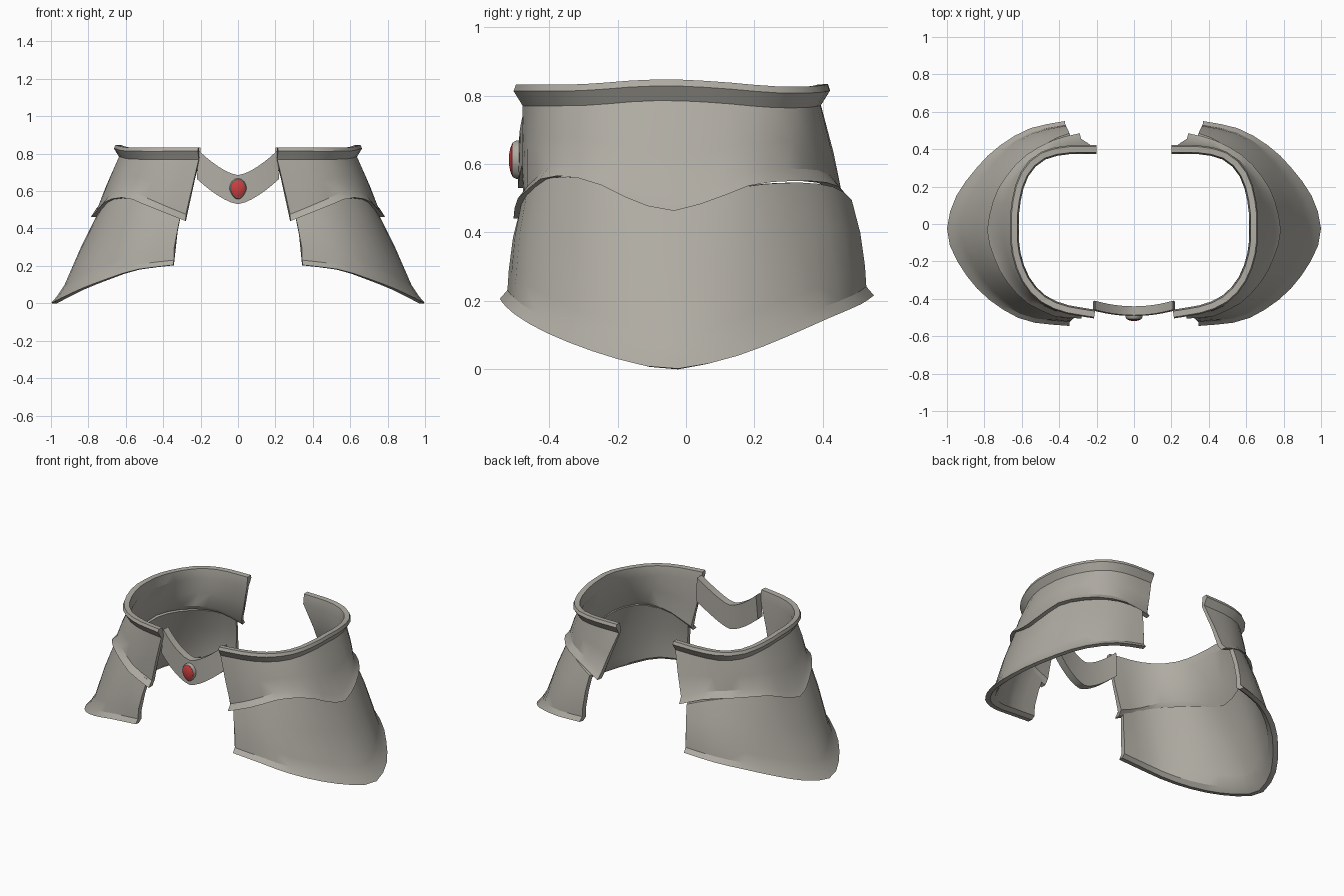
import bpy, bmesh, math
from mathutils import Vector

if "Cube" in bpy.data.objects:
    bpy.data.objects.remove(bpy.data.objects["Cube"])


def material(name, rgb):
    m = bpy.data.materials.new(name)
    m.diffuse_color = (*rgb, 1)
    m.use_nodes = True
    m.node_tree.nodes["Principled BSDF"].inputs["Base Color"].default_value = m.diffuse_color
    return m


STEEL = material("warm grey steel", (0.43, 0.41, 0.365))
RED = material("red gem", (0.60, 0.05, 0.05))
N = 20  # segments along each plate


def finish(name, bm, mat, angle=30, mirror=False):
    bmesh.ops.recalc_face_normals(bm, faces=bm.faces)
    me = bpy.data.meshes.new(name)
    bm.to_mesh(me)
    bm.free()
    me.materials.append(mat)
    ob = bpy.data.objects.new(name, me)
    bpy.context.collection.objects.link(ob)
    bpy.ops.object.select_all(action='DESELECT')
    ob.select_set(True)
    bpy.context.view_layer.objects.active = ob
    bpy.ops.object.shade_smooth_by_angle(angle=math.radians(angle))
    if mirror:
        ob.modifiers.new("mirror", 'MIRROR')
    return ob


def spline(pts):
    """Catmull-Rom path through the points, N+1 evenly spaced samples."""
    p = [Vector(q) for q in pts]
    p = [2 * p[0] - p[1]] + p + [2 * p[-1] - p[-2]]
    fine = []
    for i in range(1, len(p) - 2):
        a, b, c, d = p[i - 1:i + 3]
        for k in range(20):
            t = k / 20
            fine.append(0.5 * (2 * b + (c - a) * t + (2 * a - 5 * b + 4 * c - d) * t * t
                               + (3 * b - a - 3 * c + d) * t ** 3))
    fine.append(p[-2])
    length = [0]
    for a, b in zip(fine, fine[1:]):
        length.append(length[-1] + (b - a).length)
    out, j = [], 0
    for i in range(N + 1):
        s = length[-1] * i / N
        while j < len(fine) - 2 and length[j + 1] < s:
            j += 1
        out.append(fine[j].lerp(fine[j + 1], (s - length[j]) / (length[j + 1] - length[j])))
    return out


def offset(path, out, dz=0, ends=1.0):
    """Shift a path outward and up; 'ends' scales the shift at its ends."""
    res, n = [], len(path) - 1
    for i, p in enumerate(path):
        d = path[min(i + 1, n)] - path[max(i - 1, 0)]
        nrm = Vector((d.y, -d.x, 0)).normalized()
        w = ends + (1 - ends) * math.sin(math.pi * i / n) ** 2
        res.append(p + (nrm * out + Vector((0, 0, dz))) * w)
    return res


def mix(a, b, t):
    return [p.lerp(q, t) for p, q in zip(a, b)]


def loft(rows):
    """Closed cross-section swept along the rows, capped at both ends."""
    bm = bmesh.new()
    v = [[bm.verts.new(p) for p in r] for r in rows]
    for j in range(len(v)):
        a, b = v[j], v[(j + 1) % len(v)]
        for i in range(len(a) - 1):
            bm.faces.new((a[i], a[i + 1], b[i + 1], b[i]))
    for e in (0, -1):
        bm.faces.new([r[e] for r in v])
    return bm


# upper waist plates with flared top rim and wavy lower lip
neck = spline([(.21, -.478, .77), (.38, -.447, .77), (.50, -.387, .77), (.585, -.28, .772),
               (.63, -.14, .783), (.635, -.03, .785), (.63, .1, .778), (.59, .25, .765),
               (.505, .35, .765), (.38, .39, .77), (.20, .395, .772)])
lip = spline([(.28, -.505, .44), (.42, -.495, .495), (.52, -.45, .535), (.60, -.40, .565), (.70, -.28, .55),
              (.755, -.16, .495), (.785, -.045, .462), (.765, .08, .495), (.72, .2, .54),
              (.60, .35, .55), (.44, .445, .535), (.29, .485, .48)])
lip_top = offset(lip, -.03, .036)
bulge = offset(mix(neck, lip_top, .55), .004)
waist = [offset(neck, -.012, .06), offset(neck, .02, .062), offset(neck, .027, .043), neck,
         bulge, lip_top, lip, offset(lip, -.035, .0), offset(lip_top, -.028, -.005),
         offset(bulge, -.024), offset(neck, -.02)]
finish("upper_waist_plate", loft(waist), STEEL, mirror=True)

# lower hip plates flaring outward to a pointed side
top = spline([(.305, -.482, .48), (.43, -.468, .52), (.57, -.395, .56), (.685, -.26, .55),
              (.745, -.045, .49), (.70, .18, .535), (.58, .34, .545), (.455, .44, .53), (.345, .485, .495)])
hem = spline([(.345, -.545, .205), (.545, -.525, .18), (.68, -.47, .138), (.83, -.355, .082),
              (.95, -.19, .026), (1.0, -.035, 0), (.955, .14, .035), (.85, .29, .092),
              (.73, .41, .145), (.56, .51, .188), (.37, .55, .215)])
edge = offset(hem, -.032, .037, .7)
flare = offset(offset(edge, -.04, 0, .1), 0, .06)
mid = offset(mix(top, flare, .5), .006)
hip = [top, mid, flare, edge, hem, offset(hem, -.03, -.002), offset(edge, -.03, -.01),
       offset(flare, -.028, -.005), offset(mid, -.027), offset(top, -.025)]
finish("lower_hip_plate", loft(hip), STEEL, 24, mirror=True)

# curved front link between the two sides
outer_t, outer_b, inner_b, inner_t = [], [], [], []
for i in range(13):
    x = -.22 + .44 * i / 12
    u = abs(x) / .22
    zt, zb = .685 + .13 * u ** 1.5, .53 + .135 * u ** 1.5
    y = -.488 + .03 * u * u
    outer_t.append(Vector((x * .95, y, zt)))
    outer_b.append(Vector((x, y - .004, zb)))
    inner_b.append(Vector((x, y + .044, zb)))
    inner_t.append(Vector((x * .95, y + .048, zt)))
finish("front_link", loft([outer_t, outer_b, inner_b, inner_t]), STEEL)


# teardrop setting with a bevelled rim, and the gem in it
def oval(rx, rz, y):
    pts = []
    for i in range(17):
        a = 2 * math.pi * (i % 16) / 16
        z = math.sin(a)
        pts.append(Vector((rx * math.cos(a) * (1 - .25 * max(0, -z)), y, .612 + rz * z)))
    return pts


def stack(name, ovals, mat):
    bm = bmesh.new()
    v = [[bm.verts.new(p) for p in oval(*o)[:16]] for o in ovals]
    for a, b in zip(v, v[1:]):
        for i in range(16):
            k = (i + 1) % 16
            bm.faces.new((a[i], a[k], b[k], b[i]))
    bm.faces.new(v[0])
    bm.faces.new(v[-1])
    finish(name, bm, mat, 40)


stack("gem_setting", [(.046, .056, -.47), (.046, .056, -.497), (.04, .05, -.508)], STEEL)
stack("gem", [(.038, .047, -.50), (.038, .047, -.509), (.028, .035, -.514), (.012, .016, -.518)], RED)
